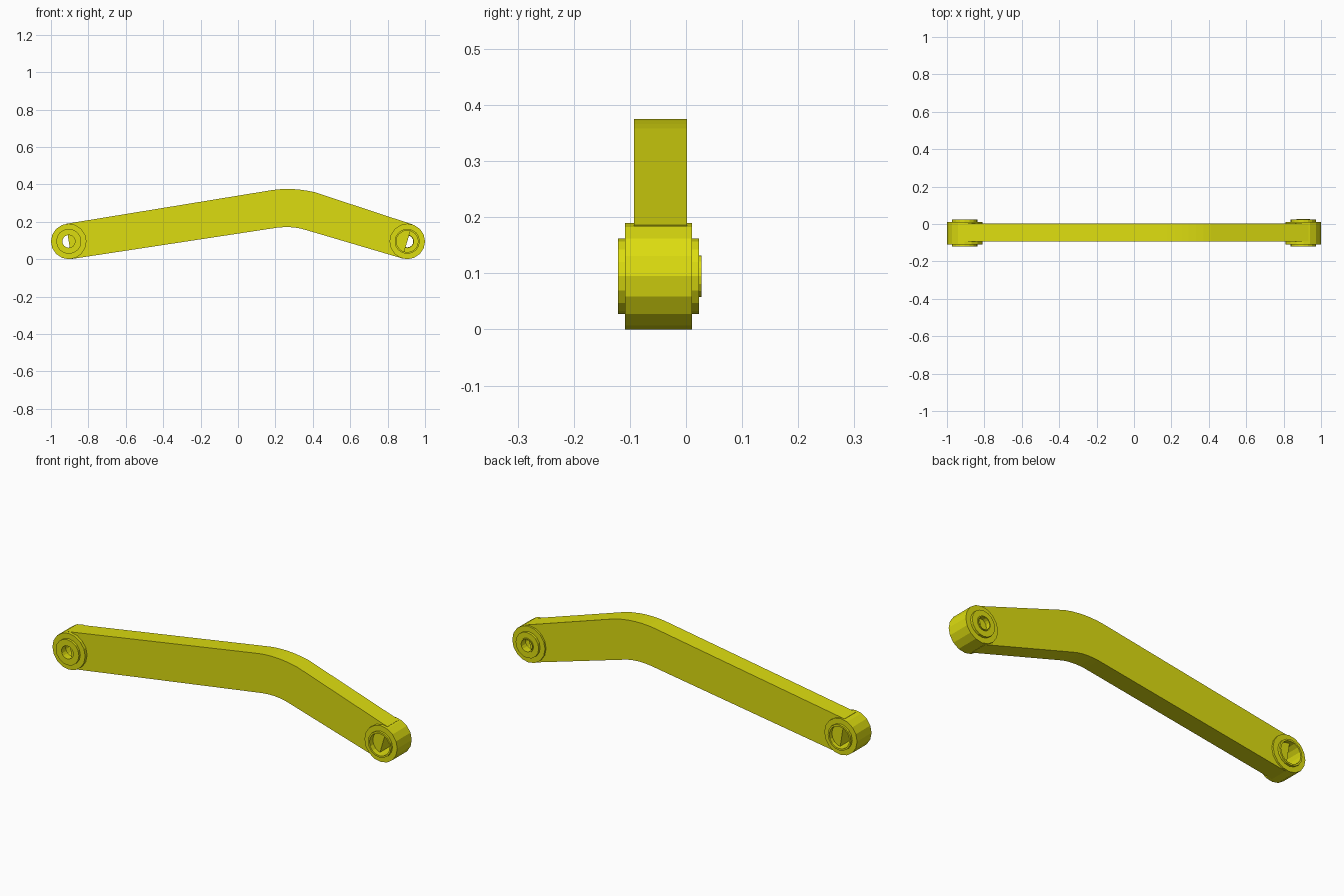
import bpy, bmesh, math
from mathutils import Vector

cube = bpy.data.objects.get("Cube")
if cube:
    bpy.data.objects.remove(cube)

mat = bpy.data.materials.new("yellow_paint")
mat.use_nodes = True
COLOR = (0.72, 0.72, 0.005, 1)
mat.diffuse_color = COLOR
mat.node_tree.nodes["Principled BSDF"].inputs["Base Color"].default_value = COLOR

END_X, END_Z, MID_Y = 0.905, 0.095, -0.049
SIDES = 16


def finish(name, bm):
    bmesh.ops.recalc_face_normals(bm, faces=bm.faces)
    mesh = bpy.data.meshes.new(name)
    bm.to_mesh(mesh)
    bm.free()
    mesh.materials.append(mat)
    obj = bpy.data.objects.new(name, mesh)
    bpy.context.collection.objects.link(obj)
    return obj


def lathe(name, profile, x, side):
    """Spin a closed (radius, depth) profile around a y axis through an end."""
    bm = bmesh.new()
    rings = []
    for r, d in profile:
        rings.append([bm.verts.new((x + r * math.cos(a), MID_Y + side * d, END_Z + r * math.sin(a)))
                      for a in (2 * math.pi * i / SIDES for i in range(SIDES))])
    for k, ring in enumerate(rings):
        after = rings[(k + 1) % len(rings)]
        for i in range(SIDES):
            j = (i + 1) % SIDES
            bm.faces.new((ring[i], ring[j], after[j], after[i]))
    return finish(name, bm)


def bend(a, b, c, steps=6):
    """Rounded corner from a to c, pulled toward b."""
    a, b, c = Vector(a), Vector(b), Vector(c)
    return [a.lerp(b, t).lerp(b.lerp(c, t), t) for t in (i / steps for i in range(steps + 1))]


# Bent arm: extruded outline, tangent to both round ends
top = [(-0.92, 0.189)] + bend((0.18, 0.369), (0.29, 0.386), (0.41, 0.358)) + [(0.932, 0.186)]
bottom = [(0.878, 0.004)] + bend((0.36, 0.157), (0.28, 0.182), (0.18, 0.164)) + [(-0.89, 0.001)]
bm = bmesh.new()
face = bm.faces.new([bm.verts.new((p[0], -0.093, p[1])) for p in top + bottom])
out = bmesh.ops.extrude_face_region(bm, geom=[face])
bmesh.ops.translate(bm, vec=(0, 0.095, 0),
                    verts=[v for v in out["geom"] if isinstance(v, bmesh.types.BMVert)])
arm = finish("bent_arm", bm)

# Clear the arm out of both hollow ends
for x in (-END_X, END_X):
    bm = bmesh.new()
    bmesh.ops.create_cone(bm, cap_ends=True, segments=SIDES, radius1=0.085, radius2=0.085, depth=0.4)
    for v in bm.verts:
        v.co = (x + v.co.x, v.co.z, END_Z + v.co.y)
    cutter = finish("end_cutter", bm)
    cutter.hide_render = True
    cutter.hide_viewport = True
    cut = arm.modifiers.new("end_cut", "BOOLEAN")
    cut.operation = "DIFFERENCE"
    cut.object = cutter

# Hollow end sockets: open on one face, closed with a raised collar on the other
socket = [(0.095, -0.06), (0.095, 0.06), (0.067, 0.06), (0.067, 0.072),
          (0.034, 0.072), (0.034, 0.035), (0.058, 0.035), (0.058, -0.072),
          (0.067, -0.072), (0.067, -0.06)]
lathe("right_socket", socket, -END_X, -1)
lathe("left_socket", socket, END_X, 1)

# Thin lip around the left pin hole
lathe("left_pin_lip", [(0.037, 0.07), (0.037, 0.077), (0.032, 0.077), (0.032, 0.07)], END_X, 1)
